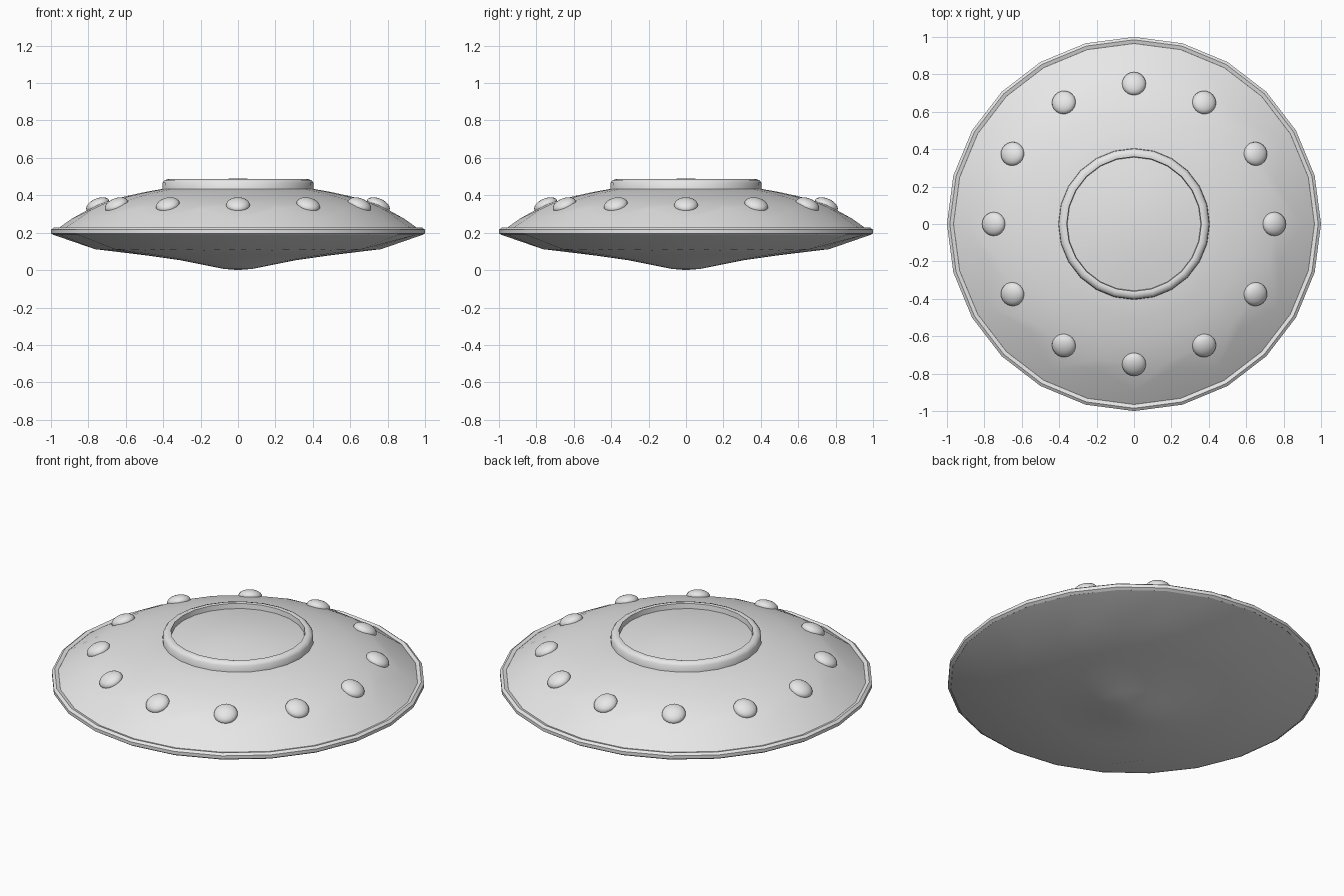
import bpy, bmesh, math
from mathutils import Matrix

cube = bpy.data.objects.get("Cube")
if cube:
    bpy.data.objects.remove(cube, do_unlink=True)

grey = bpy.data.materials.new("light grey metal")
grey.use_nodes = True
colour = (0.8, 0.8, 0.8, 1)
grey.diffuse_color = colour
grey.node_tree.nodes["Principled BSDF"].inputs["Base Color"].default_value = colour

SIDES = 24


def finish(name, bm, angle):
    bmesh.ops.recalc_face_normals(bm, faces=bm.faces[:])
    mesh = bpy.data.meshes.new(name)
    bm.to_mesh(mesh)
    bm.free()
    mesh.materials.append(grey)
    obj = bpy.data.objects.new(name, mesh)
    bpy.context.collection.objects.link(obj)
    bpy.ops.object.select_all(action="DESELECT")
    obj.select_set(True)
    bpy.context.view_layer.objects.active = obj
    bpy.ops.object.shade_smooth_by_angle(angle=math.radians(angle))
    return obj


def lathe(name, profile, angle=30, closed=False):
    """Turn (even radius, even z, odd radius, odd z) or (radius, z) rings."""
    bm = bmesh.new()
    rings = []
    for p in profile:
        if p[0] == 0:
            rings.append([bm.verts.new((0, 0, p[1]))] * SIDES)
            continue
        ring = []
        for i in range(SIDES):
            r, z = p[-2:] if i % 2 else p[:2]
            a = math.tau * i / SIDES
            ring.append(bm.verts.new((r * math.cos(a), r * math.sin(a), z)))
        rings.append(ring)
    pairs = list(zip(rings, rings[1:]))
    if closed:
        pairs.append((rings[-1], rings[0]))
    for low, high in pairs:
        for i in range(SIDES):
            j = (i + 1) % SIDES
            corners = list(dict.fromkeys((low[i], low[j], high[j], high[i])))
            bm.faces.new(corners)
    return finish(name, bm, angle)


# Underside, with a zigzag ring of facets
lathe("lower_hull", [(0, 0.0), (0.08, 0.007), (0.18, 0.027), (0.31, 0.053),
                     (0.5, 0.08), (0.765, 0.112, 0.70, 0.106), (0.985, 0.188)])

# Outer edge band
lathe("rim_band", [(0.96, 0.2), (0.985, 0.187), (1.0, 0.197), (1.0, 0.216),
                   (0.985, 0.227), (0.965, 0.221)], 40, closed=True)

# Upper shell, with a zigzag ring of facets
lathe("upper_hull", [(0.968, 0.218), (0.89, 0.274, 0.80, 0.328), (0.75, 0.352),
                     (0.6, 0.395), (0.5, 0.417), (0.41, 0.433), (0.34, 0.437)])

# Raised collar around the centre
lathe("top_collar", [(0.405, 0.43), (0.403, 0.468), (0.392, 0.481),
                     (0.375, 0.487), (0.36, 0.484), (0.355, 0.435)], 45)

# Shallow cap inside the collar
lathe("centre_cap", [(0.358, 0.455), (0.27, 0.47), (0.14, 0.484), (0, 0.491)])

# Flattened lamps tilted to follow the upper shell
for k in range(12):
    bm = bmesh.new()
    place = (Matrix.Rotation(math.tau * k / 12, 4, "Z")
             @ Matrix.Translation((0.75, 0, 0.347))
             @ Matrix.Rotation(math.radians(24), 4, "Y")
             @ Matrix.Diagonal((0.066, 0.064, 0.036, 1)))
    bmesh.ops.create_uvsphere(bm, u_segments=20, v_segments=12, radius=1, matrix=place)
    finish(f"lamp_{k + 1}", bm, 60)
